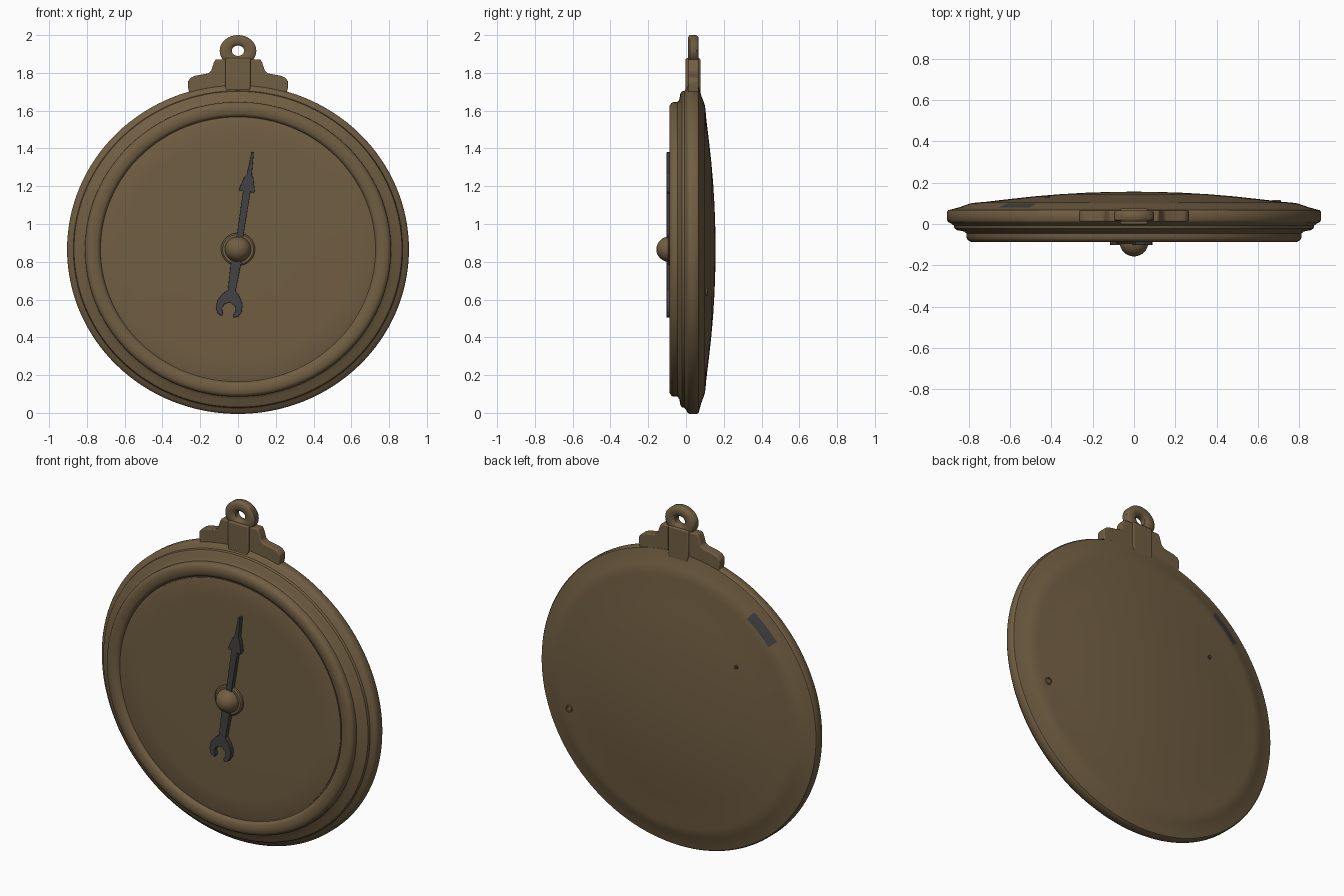
import bpy, bmesh, math

if "Cube" in bpy.data.objects:
    bpy.data.objects.remove(bpy.data.objects["Cube"])

CX, CZ, SZ = 0.0, 0.866, 0.963   # dial centre and slight vertical squash


def material(name, rgb):
    m = bpy.data.materials.new(name)
    m.diffuse_color = (*rgb, 1)
    m.use_nodes = True
    m.node_tree.nodes["Principled BSDF"].inputs["Base Color"].default_value = m.diffuse_color
    return m


BRONZE = material("aged bronze", (0.165, 0.112, 0.055))
STEEL = material("dark steel", (0.055, 0.055, 0.058))


def finish(name, bm, mats, bevel=0.0, angle=35):
    bmesh.ops.recalc_face_normals(bm, faces=bm.faces)
    me = bpy.data.meshes.new(name)
    bm.to_mesh(me)
    bm.free()
    ob = bpy.data.objects.new(name, me)
    bpy.context.collection.objects.link(ob)
    for m in mats:
        me.materials.append(m)
    if bevel:
        b = ob.modifiers.new("bevel", 'BEVEL')
        b.width, b.segments, b.limit_method = bevel, 3, 'ANGLE'
    bpy.ops.object.select_all(action='DESELECT')
    ob.select_set(True)
    bpy.context.view_layer.objects.active = ob
    bpy.ops.object.shade_smooth_by_angle(angle=math.radians(angle))
    return ob


def lathe(name, profile, mats=(BRONZE,), centre=(CX, CZ), sz=SZ, n=128,
          closed=False, rule=None, angle=35):
    """Spin (radius, y) points around the y axis."""
    bm = bmesh.new()
    rings = []
    for r, y in profile:
        k = 1 if r == 0 else n
        rings.append([bm.verts.new((centre[0] + r * math.cos(2 * math.pi * i / n), y,
                                    centre[1] + sz * r * math.sin(2 * math.pi * i / n)))
                      for i in range(k)])
    pairs = list(zip(rings, rings[1:] + rings[:1]))
    for a, b in (pairs if closed else pairs[:-1]):
        for i in range(n):
            j = (i + 1) % n
            vs = [a[i % len(a)], a[j % len(a)], b[j % len(b)], b[i % len(b)]]
            f = bm.faces.new(list(dict.fromkeys(vs)))
            if rule:
                f.material_index = rule(f.calc_center_median())
    return finish(name, bm, mats, angle=angle)


def plate(name, half, y0, y1, mat, tilt=0.0, origin=(0, 0), bevel=0.0):
    """Extrude an outline given as its right half, mirrored in x."""
    pts = half + [(-x, z) for x, z in reversed(half) if x > 0]
    c, s = math.cos(tilt), math.sin(tilt)
    bm = bmesh.new()
    f = bm.faces.new([bm.verts.new((origin[0] + x * c + z * s, y0, origin[1] - x * s + z * c))
                      for x, z in pts])
    ext = bmesh.ops.extrude_face_region(bm, geom=[f])
    moved = [v for v in ext['geom'] if isinstance(v, bmesh.types.BMVert)]
    bmesh.ops.translate(bm, verts=moved, vec=(0, y1 - y0, 0))
    return finish(name, bm, [mat], bevel)


# Case: bezel ring, stepped rim and domed back; worn patch on the back bevel
def worn(p):
    x, z = p.x, (p.z - CZ) / SZ
    a = math.degrees(math.atan2(z, x))
    return int(p.y > 0.075 and 0.80 < math.hypot(x, z) < 0.845 and 127 < a < 142)


lathe("case", [(0, -.06), (.728, -.066), (.734, -.078), (.745, -.085), (.77, -.088),
               (.79, -.086), (.804, -.078), (.81, -.066), (.81, -.046), (.822, -.036),
               (.855, -.03), (.868, -.022), (.872, -.008), (.885, .002), (.898, .008),
               (.905, .018), (.905, .058), (.899, .067), (.875, .073), (.845, .081),
               (.815, .092), (.79, .1), (.76, .104), (.72, .107), (.6, .121), (.48, .134),
               (.36, .144), (.24, .151), (.12, .155), (0, .1565)],
      (BRONZE, STEEL), rule=worn)

# Dial plate with a narrow groove at its edge
lathe("dial", [(0, -.076), (.3, -.076), (.6, -.075), (.712, -.073), (.722, -.070), (.722, -.058)])

# Pointer with arrow tip and forked tail
plate("pointer",
      [(.006, .52), (.013, .40), (.024, .385), (.042, .318), (.037, .305), (.02, .312),
       (.017, .06), (.028, -.06), (.021, -.22), (.045, -.245), (.068, -.285), (.069, -.325),
       (.056, -.352), (.032, -.362), (.028, -.345), (.037, -.325), (.030, -.300), (0, -.283)],
      -.102, -.074, STEEL, tilt=math.radians(8.6), origin=(0, CZ), bevel=0.002)

# Hub washer and round knob
lathe("hub_washer", [(0, -.095), (.082, -.095), (.09, -.089), (.09, -.07)], n=40)
R, Y = .07, -.087
lathe("hub_knob", [(R * math.sin(t * math.pi / 16), Y - R * math.cos(t * math.pi / 16)) if t else (0, Y - R)
                   for t in range(11)], n=40)

# Hanger: stepped shoulder, centre block and eye
plate("hanger_shoulder",
      [(.118, 1.872), (.128, 1.855), (.142, 1.81), (.16, 1.797), (.225, 1.785), (.25, 1.775),
       (.265, 1.755), (.265, 1.725), (.25, 1.66), (0, 1.68)], .012, .066, BRONZE, bevel=.006)
plate("hanger_block", [(.067, 1.878), (.067, 1.735), (.06, 1.69)], -.002, .076, BRONZE, bevel=.008)
lathe("hanger_eye", [(.032, .022), (.045, .012), (.085, .011), (.097, .02), (.097, .056),
                     (.085, .066), (.045, .065), (.032, .055)],
      centre=(0, 1.917), sz=.857, n=48, closed=True, angle=50)

# Small rivet and pin hole on the back
lathe("back_rivet", [(0, .112), (.012, .112), (.014, .115), (.02, .115), (.022, .10)],
      centre=(.69, .64), sz=1, n=20)
lathe("back_pin_hole", [(0, .136), (.010, .136), (.010, .125)], (STEEL,),
      centre=(-.42, 1.19), sz=1, n=16)
